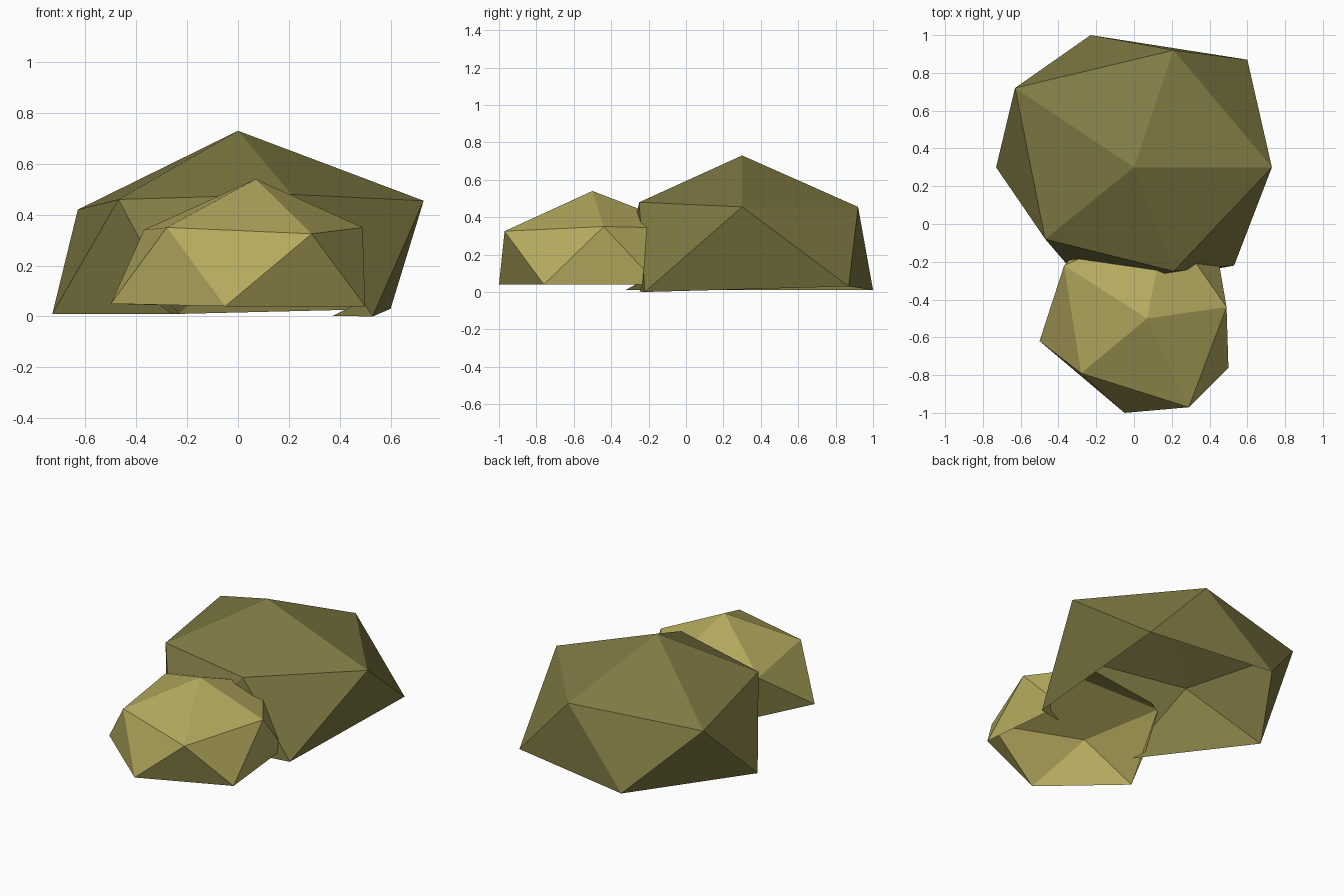
import bpy, bmesh
from mathutils import Vector

if "Cube" in bpy.data.objects:
    bpy.data.objects.remove(bpy.data.objects["Cube"])


def material(name, rgb):
    m = bpy.data.materials.new(name)
    m.diffuse_color = (*rgb, 1)
    m.use_nodes = True
    m.node_tree.nodes["Principled BSDF"].inputs["Base Color"].default_value = m.diffuse_color
    return m


def rock(name, mat, apex, upper, lower, base):
    """Irregular 20-sided rock; returns object and its visible (non-base) planes."""
    bm = bmesh.new()
    top, bottom = bm.verts.new(apex), bm.verts.new(base)
    u = [bm.verts.new(p) for p in upper]
    l = [bm.verts.new(p) for p in lower]
    shown = []
    for i in range(5):
        j = (i + 1) % 5
        shown += [bm.faces.new(f) for f in
                  ((top, u[i], u[j]), (u[i], l[i], u[j]), (u[j], l[i], l[j]))]
        bm.faces.new((bottom, l[j], l[i]))
    bmesh.ops.recalc_face_normals(bm, faces=bm.faces)
    planes = [(f.normal.copy(), f.calc_center_median()) for f in shown]
    me = bpy.data.meshes.new(name)
    bm.to_mesh(me)
    bm.free()
    me.materials.append(mat)
    ob = bpy.data.objects.new(name, me)
    bpy.context.collection.objects.link(ob)
    return ob, planes


# Large dark boulder at the back
big, big_planes = rock(
    "large_boulder", material("dark olive stone", (0.216, 0.195, 0.056)),
    (0, 0.3, 0.73),
    [(0.73, 0.3, 0.455), (0.21, 0.92, 0.455), (-0.63, 0.72, 0.42),
     (-0.47, -0.08, 0.46), (0.21, -0.25, 0.48)],
    [(0.6, 0.87, 0.03), (-0.23, 1.0, 0.01), (-0.73, 0.3, 0.01),
     (-0.23, -0.36, 0.01), (0.53, -0.22, 0.0)],
    (0, 0.3, -0.29))

# Small light boulder at the front
small, small_planes = rock(
    "small_boulder", material("light olive stone", (0.456, 0.402, 0.112)),
    (0.07, -0.5, 0.54),
    [(0.49, -0.44, 0.35), (0.17, 0.02, 0.34), (-0.37, -0.22, 0.34),
     (-0.28, -0.79, 0.35), (0.29, -0.97, 0.325)],
    [(0.44, -0.15, 0.04), (-0.17, -0.01, 0.04), (-0.5, -0.62, 0.05),
     (-0.05, -1.0, 0.04), (0.5, -0.76, 0.04)],
    (0.06, -0.49, -0.16))

# Trim each boulder where it lies inside the other
trimmed = []
for ob, other in ((big, small), (small, big)):
    mod = ob.modifiers.new("trim", 'BOOLEAN')
    mod.operation, mod.solver, mod.object = 'DIFFERENCE', 'EXACT', other
    dg = bpy.context.evaluated_depsgraph_get()
    trimmed.append(bpy.data.meshes.new_from_object(ob.evaluated_get(dg)))
    ob.modifiers.remove(mod)

# Leave only the outer shells: open undersides and no inner walls
for ob, me, planes in ((big, trimmed[0], big_planes), (small, trimmed[1], small_planes)):
    bm = bmesh.new()
    bm.from_mesh(me)
    bm.normal_update()
    drop = [f for f in bm.faces if not any(
        f.normal.dot(n) > 0.999 and abs((f.calc_center_median() - c).dot(n)) < 1e-3
        for n, c in planes)]
    bmesh.ops.delete(bm, geom=drop, context='FACES')
    for f in bm.faces:
        f.material_index = 0
        f.smooth = False
    bm.to_mesh(me)
    bm.free()
    mat = ob.data.materials[0]
    ob.data = me
    me.materials.clear()
    me.materials.append(mat)
